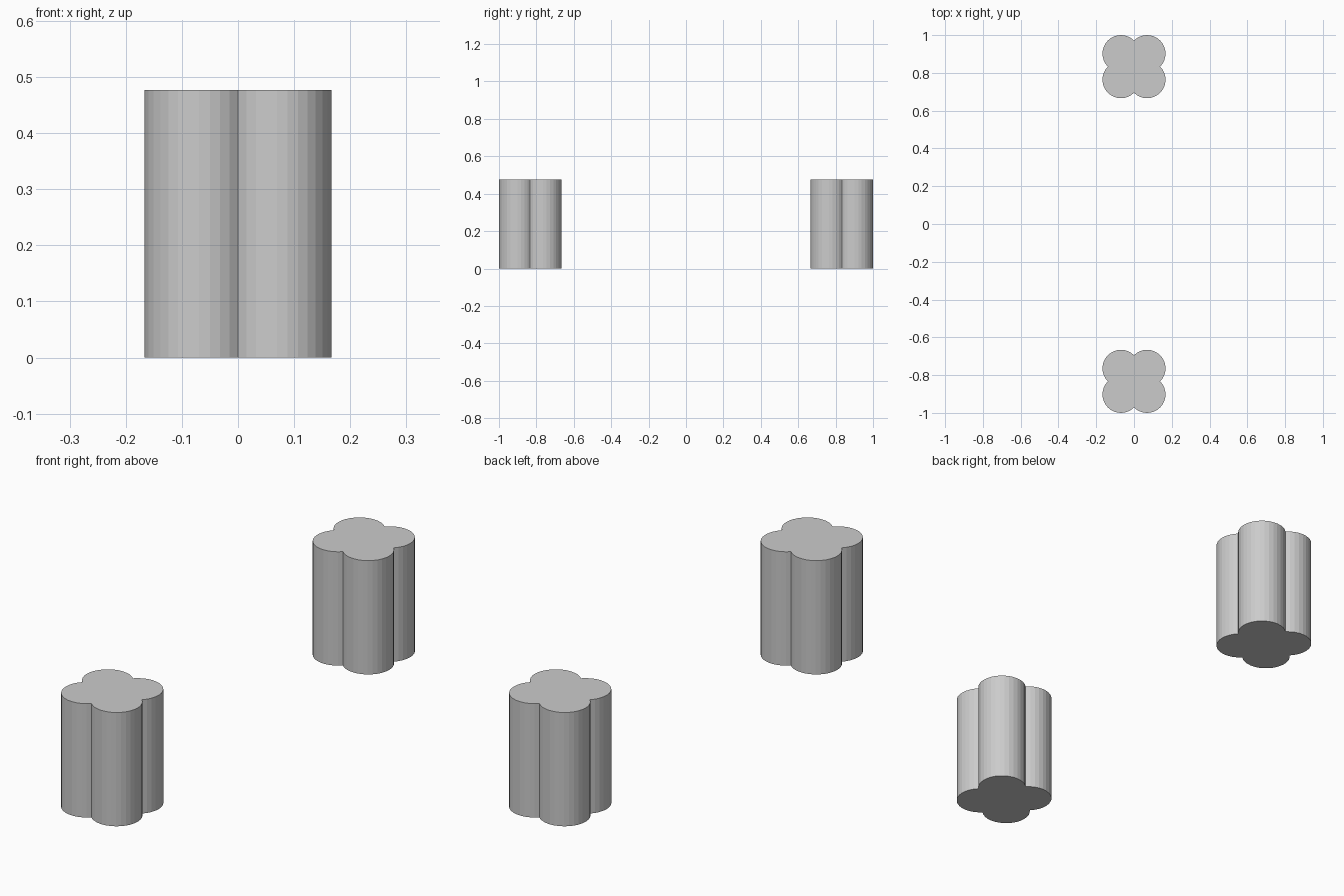
import bpy
import bmesh
import math

if "Cube" in bpy.data.objects:
    bpy.data.objects.remove(bpy.data.objects["Cube"], do_unlink=True)

HALF_WIDTH = 0.167
HEIGHT = 0.477
STEPS = 16                       # segments on each half-round lobe
RADIUS = HALF_WIDTH / (1 + math.sqrt(0.5))
OFFSET = HALF_WIDTH - RADIUS     # neighbouring lobes meet on the axes

grey = bpy.data.materials.new("light_grey")
grey.use_nodes = True
colour = (0.6, 0.6, 0.6, 1)
grey.diffuse_color = colour
grey.node_tree.nodes["Principled BSDF"].inputs["Base Color"].default_value = colour


def clover_outline():
    """Four half-round lobes joined into one closed outline."""
    points = []
    for lobe in range(4):
        middle = math.pi / 4 + lobe * math.pi / 2
        cx = math.copysign(OFFSET, math.cos(middle))
        cy = math.copysign(OFFSET, math.sin(middle))
        for i in range(STEPS):
            a = middle - math.pi / 2 + math.pi * i / STEPS
            points.append((cx + RADIUS * math.cos(a), cy + RADIUS * math.sin(a)))
    return points


def make_pillar(name, y):
    bm = bmesh.new()
    base = bm.faces.new([bm.verts.new((px, py, 0)) for px, py in clover_outline()])
    result = bmesh.ops.extrude_face_region(bm, geom=[base], use_keep_orig=True)
    top = [v for v in result["geom"] if isinstance(v, bmesh.types.BMVert)]
    bmesh.ops.translate(bm, verts=top, vec=(0, 0, HEIGHT))
    bmesh.ops.recalc_face_normals(bm, faces=bm.faces)
    mesh = bpy.data.meshes.new(name)
    bm.to_mesh(mesh)
    bm.free()
    mesh.materials.append(grey)
    pillar = bpy.data.objects.new(name, mesh)
    pillar.location.y = y
    bpy.context.collection.objects.link(pillar)


# Matching pillars at the two ends
make_pillar("front_pillar", HALF_WIDTH - 1)
make_pillar("back_pillar", 1 - HALF_WIDTH)
